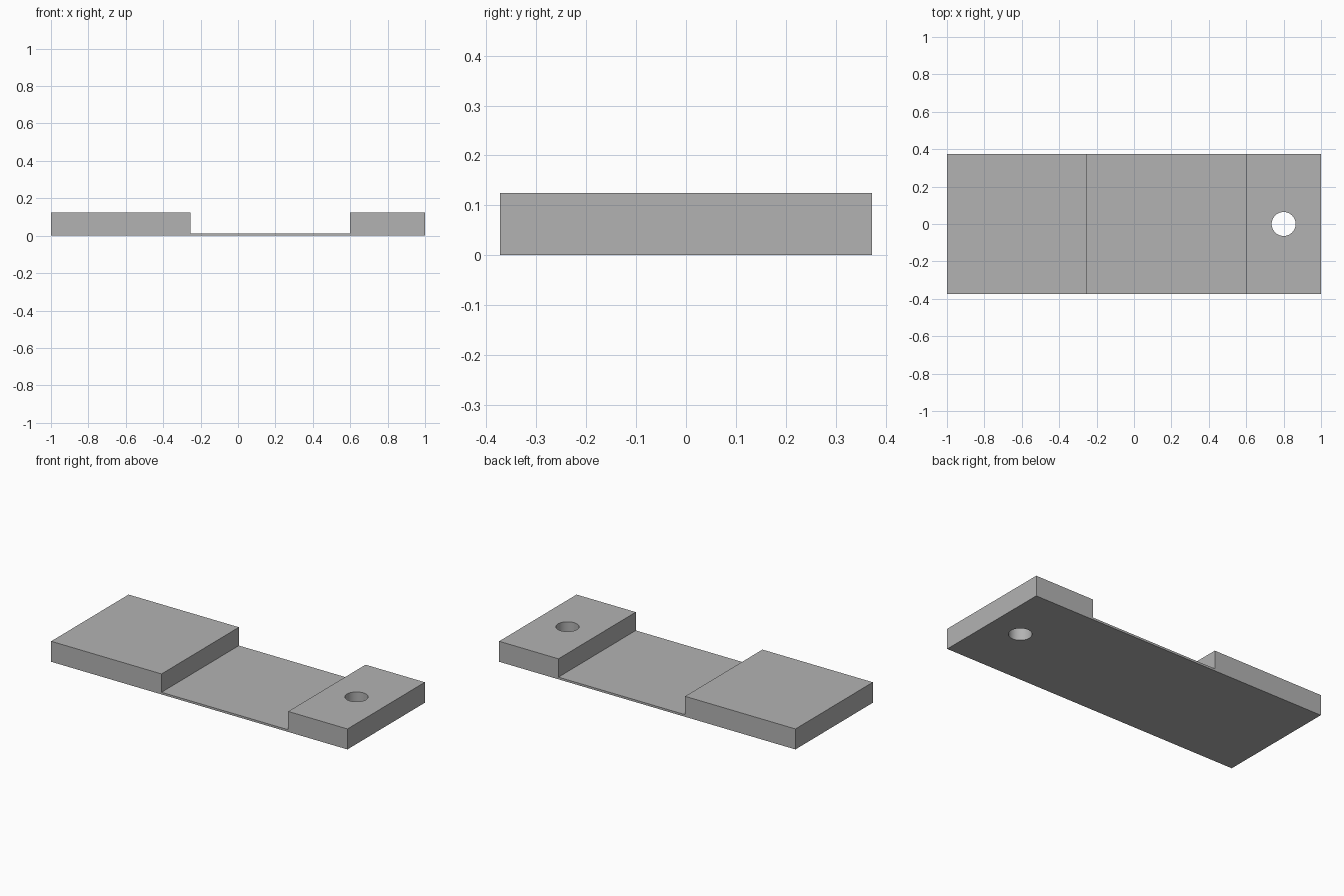
import bpy, bmesh, math

if "Cube" in bpy.data.objects:
    bpy.data.objects.remove(bpy.data.objects["Cube"])

HALF_W = 0.373     # half depth along y
TOP, WEB = 0.125, 0.013
STEP_L, STEP_R = -0.255, 0.6

grey = bpy.data.materials.new("plain grey")
grey.diffuse_color = (0.45, 0.45, 0.45, 1)
grey.use_nodes = True
grey.node_tree.nodes["Principled BSDF"].inputs["Base Color"].default_value = grey.diffuse_color

# Strip: stepped side profile extruded along y
profile = [(-1, 0), (1, 0), (1, TOP), (STEP_R, TOP), (STEP_R, WEB),
           (STEP_L, WEB), (STEP_L, TOP), (-1, TOP)]
bm = bmesh.new()
face = bm.faces.new([bm.verts.new((x, -HALF_W, z)) for x, z in profile])
ext = bmesh.ops.extrude_face_region(bm, geom=[face])
bmesh.ops.translate(bm, vec=(0, 2 * HALF_W, 0),
                    verts=[g for g in ext["geom"] if isinstance(g, bmesh.types.BMVert)])
bmesh.ops.recalc_face_normals(bm, faces=bm.faces[:])
mesh = bpy.data.meshes.new("hinge_strip")
bm.to_mesh(mesh)
bm.free()
strip = bpy.data.objects.new("hinge_strip", mesh)
bpy.context.collection.objects.link(strip)
mesh.materials.append(grey)

# Round hole through the short block
bpy.ops.mesh.primitive_cylinder_add(vertices=64, radius=0.064, depth=0.5,
                                    location=(0.8, 0, TOP / 2))
cutter = bpy.context.object
cutter.name = "hole_cutter"
cutter.data.materials.append(grey)
bpy.context.view_layer.objects.active = strip
cutter.select_set(False)
strip.select_set(True)
cut = strip.modifiers.new("hole", 'BOOLEAN')
cut.operation = 'DIFFERENCE'
cut.solver = 'EXACT'
cut.object = cutter
bpy.ops.object.modifier_apply(modifier=cut.name)
bpy.data.objects.remove(cutter)

# Smooth hole wall, crisp block edges
bpy.ops.object.shade_smooth_by_angle(angle=math.radians(30))
